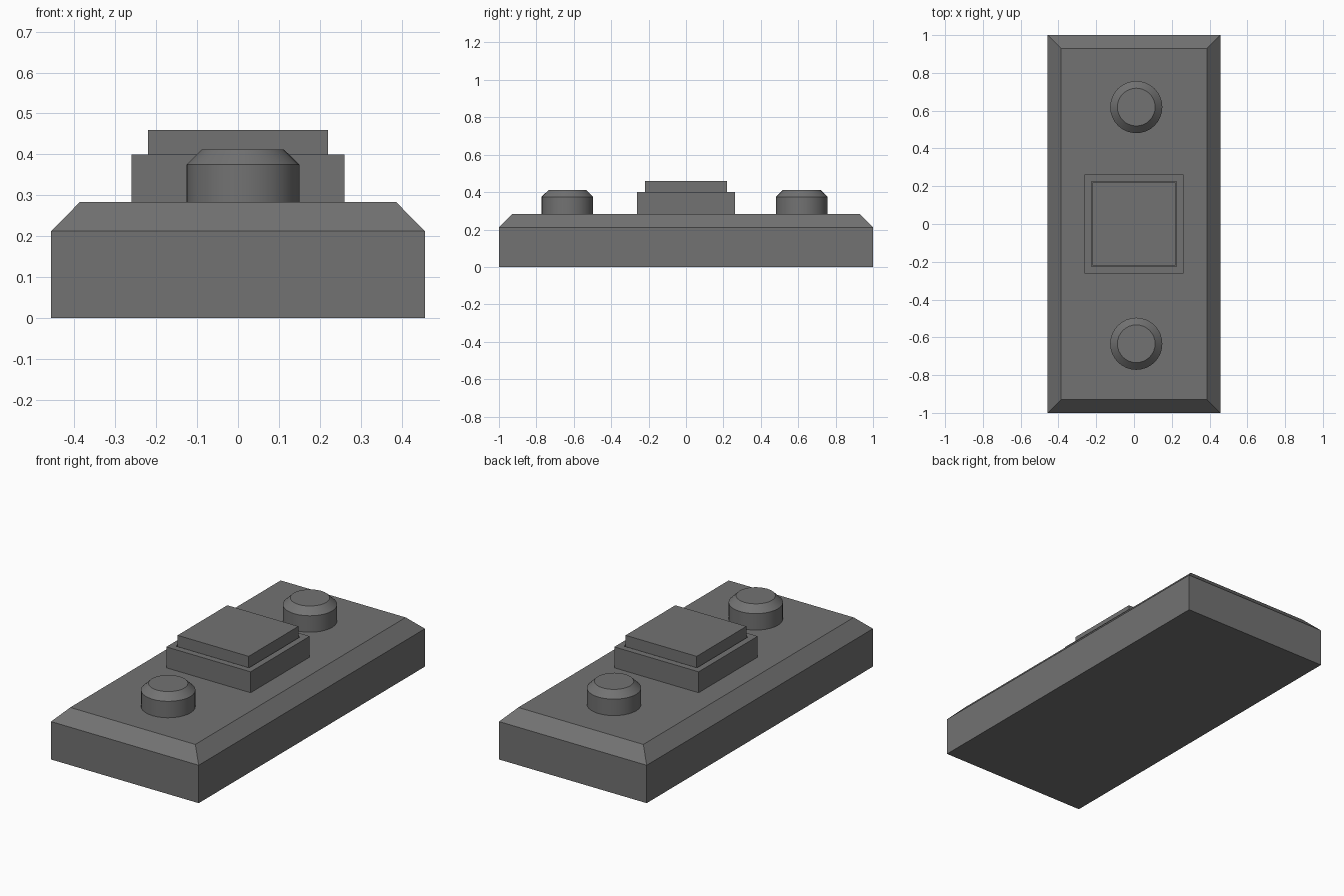
import bpy, bmesh
from mathutils import Matrix

if "Cube" in bpy.data.objects:
    bpy.data.objects.remove(bpy.data.objects["Cube"])

# Dark grey plastic
dark = bpy.data.materials.new("dark_plastic")
dark.diffuse_color = (0.17, 0.17, 0.17, 1)
dark.use_nodes = True
dark.node_tree.nodes["Principled BSDF"].inputs["Base Color"].default_value = dark.diffuse_color


def finish(bm, name, smooth=False):
    bmesh.ops.recalc_face_normals(bm, faces=bm.faces)
    mesh = bpy.data.meshes.new(name)
    bm.to_mesh(mesh)
    bm.free()
    mesh.materials.append(dark)
    obj = bpy.data.objects.new(name, mesh)
    bpy.context.collection.objects.link(obj)
    if smooth:
        bpy.ops.object.select_all(action='DESELECT')
        obj.select_set(True)
        bpy.context.view_layer.objects.active = obj
        bpy.ops.object.shade_smooth_by_angle(angle=0.52)
    return obj


def loft(name, rings, loop=False):
    """Skin rectangular rings given as (half_x, half_y, z)."""
    bm = bmesh.new()
    vs = [[bm.verts.new((sx * hx, sy * hy, z))
           for sx, sy in ((-1, -1), (1, -1), (1, 1), (-1, 1))]
          for hx, hy, z in rings]
    pairs = list(zip(vs, vs[1:])) + ([(vs[-1], vs[0])] if loop else [])
    for a, b in pairs:
        for i in range(4):
            j = (i + 1) % 4
            bm.faces.new((a[i], a[j], b[j], b[i]))
    if not loop:
        bm.faces.new(vs[0])
        bm.faces.new(vs[-1])
    return finish(bm, name)


def peg(name, x, y):
    """Round shaft with a chamfered, closed top."""
    bm = bmesh.new()
    bmesh.ops.create_cone(bm, cap_ends=True, segments=32, radius1=0.138, radius2=0.138,
                          depth=0.092, matrix=Matrix.Translation((x, y, 0.329)))
    top = max((f for f in bm.faces), key=lambda f: f.calc_center_median().z)
    new = bmesh.ops.extrude_discrete_faces(bm, faces=[top])["faces"][0]
    # Rejoin the extruded cap and draw it inward
    for v in new.verts:
        v.co = (x + (v.co.x - x) * 0.1 / 0.138, y + (v.co.y - y) * 0.1 / 0.138, 0.412)
    bmesh.ops.remove_doubles(bm, verts=bm.verts, dist=1e-4)
    return finish(bm, name, smooth=True)


# Base plate with chamfered upper rim
loft("base_plate", [(0.457, 1.0, 0), (0.457, 1.0, 0.212), (0.387, 0.93, 0.283)])

# Square collar with a narrow gap around the button
loft("button_collar", [(0.261, 0.261, 0.283), (0.261, 0.261, 0.4),
                       (0.226, 0.226, 0.4), (0.226, 0.226, 0.283)], loop=True)

# Square button
loft("button", [(0.22, 0.22, 0.283), (0.22, 0.22, 0.46)])

# Round pegs at both ends
peg("front_peg", 0.012, -0.634)
peg("back_peg", 0.012, 0.619)
